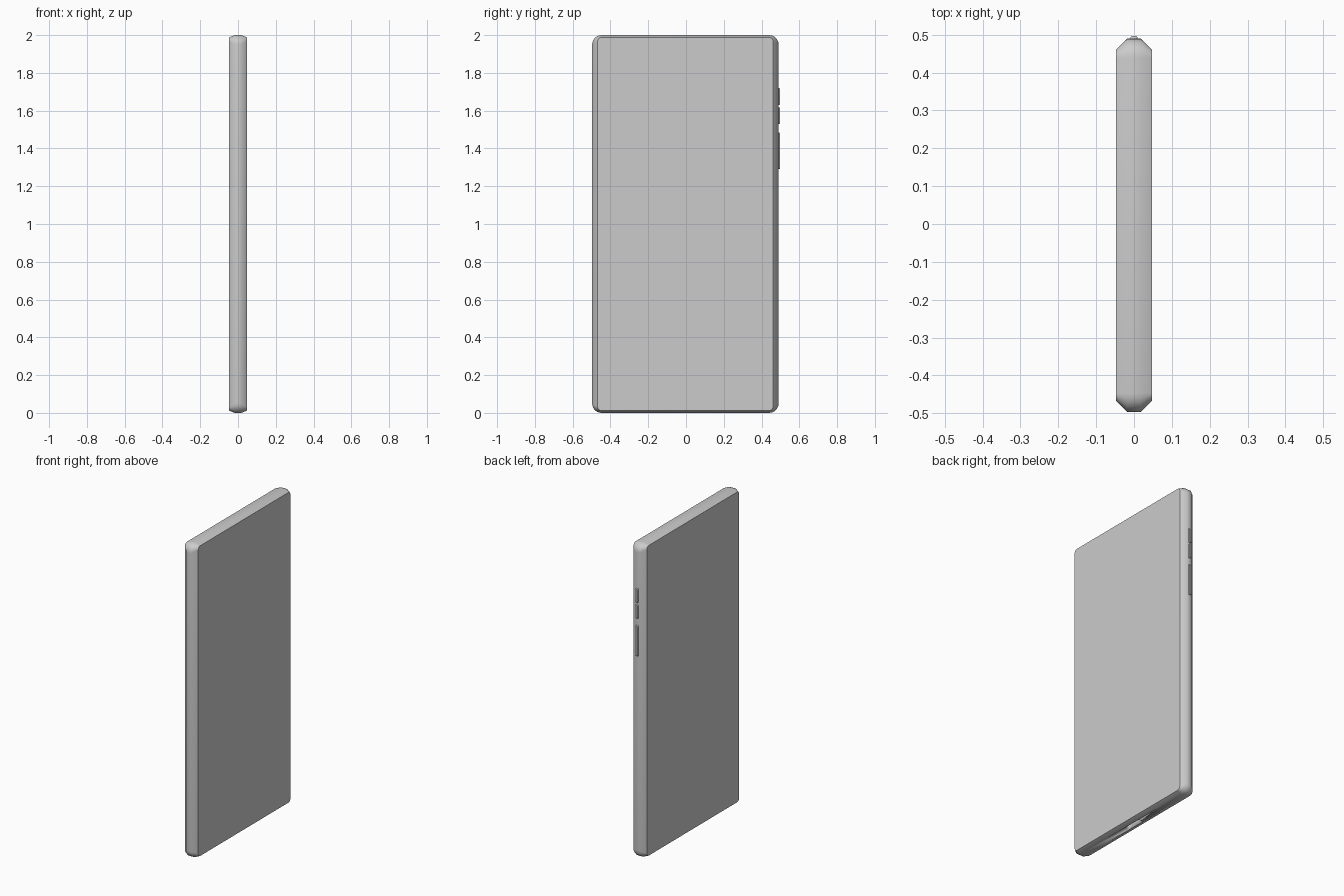
import bpy, bmesh, math

if "Cube" in bpy.data.objects:
    bpy.data.objects.remove(bpy.data.objects["Cube"])

HALF_T = 0.047          # half thickness along x
Y0, Y1 = -0.497, 0.49   # outer side edges
SEG = 6                 # segments per rounded corner


def rounded_rect(a0, a1, b0, b1, r):
    """Outline points of a rounded rectangle, counter-clockwise."""
    pts = []
    corners = [(a1 - r, b1 - r), (a0 + r, b1 - r), (a0 + r, b0 + r), (a1 - r, b0 + r)]
    for i, (ca, cb) in enumerate(corners):
        for s in range(SEG + 1):
            t = math.pi / 2 * (i + s / SEG)
            pts.append((ca + r * math.cos(t), cb + r * math.sin(t)))
    return pts


def loft(name, loops):
    """Skin matching loops of 3D points; walls smooth, end caps flat."""
    bm = bmesh.new()
    rings = [[bm.verts.new(p) for p in loop] for loop in loops]
    n = len(rings[0])
    for a, b in zip(rings, rings[1:]):
        for i in range(n):
            f = bm.faces.new((a[i], a[(i + 1) % n], b[(i + 1) % n], b[i]))
            f.smooth = True
    bm.faces.new(rings[0][::-1])
    bm.faces.new(rings[-1])
    bmesh.ops.recalc_face_normals(bm, faces=bm.faces)
    me = bpy.data.meshes.new(name)
    bm.to_mesh(me)
    bm.free()
    ob = bpy.data.objects.new(name, me)
    bpy.context.collection.objects.link(ob)
    return ob


# Body: flat front and back, edges tapering out to a narrow band
layers = [(-HALF_T, 0.029, 0.012), (-0.018, 0, 0), (0.018, 0, 0), (HALF_T, 0.029, 0.012)]
body = loft("body", [
    [(x, y, z) for y, z in rounded_rect(Y0 + dy, Y1 - dy, dz, 2 - dz, 0.05 - dy)]
    for x, dy, dz in layers])

# Charging port: slot cut into the bottom edge
slot = rounded_rect(-0.016, 0.016, -0.06, 0.06, 0.0155)
cutter = loft("port_cutter", [[(x, y, z) for x, y in slot] for z in (-0.02, 0.04)])
cutter.hide_render = True
cutter.hide_viewport = True
cut = body.modifiers.new("port", 'BOOLEAN')
cut.operation = 'DIFFERENCE'
cut.solver = 'EXACT'
cut.object = cutter

# Side buttons: split volume rocker above, power key below
for name, z0, z1 in (("volume_up_button", 1.63, 1.72),
                     ("volume_down_button", 1.53, 1.618),
                     ("power_button", 1.29, 1.485)):
    loops = []
    for y, inset in ((0.475, 0), (0.494, 0), (0.497, 0.003)):
        outline = rounded_rect(-0.009 + inset, 0.009 - inset, z0 + inset, z1 - inset, 0.005)
        loops.append([(x, y, z) for x, z in outline])
    loft(name, loops)
